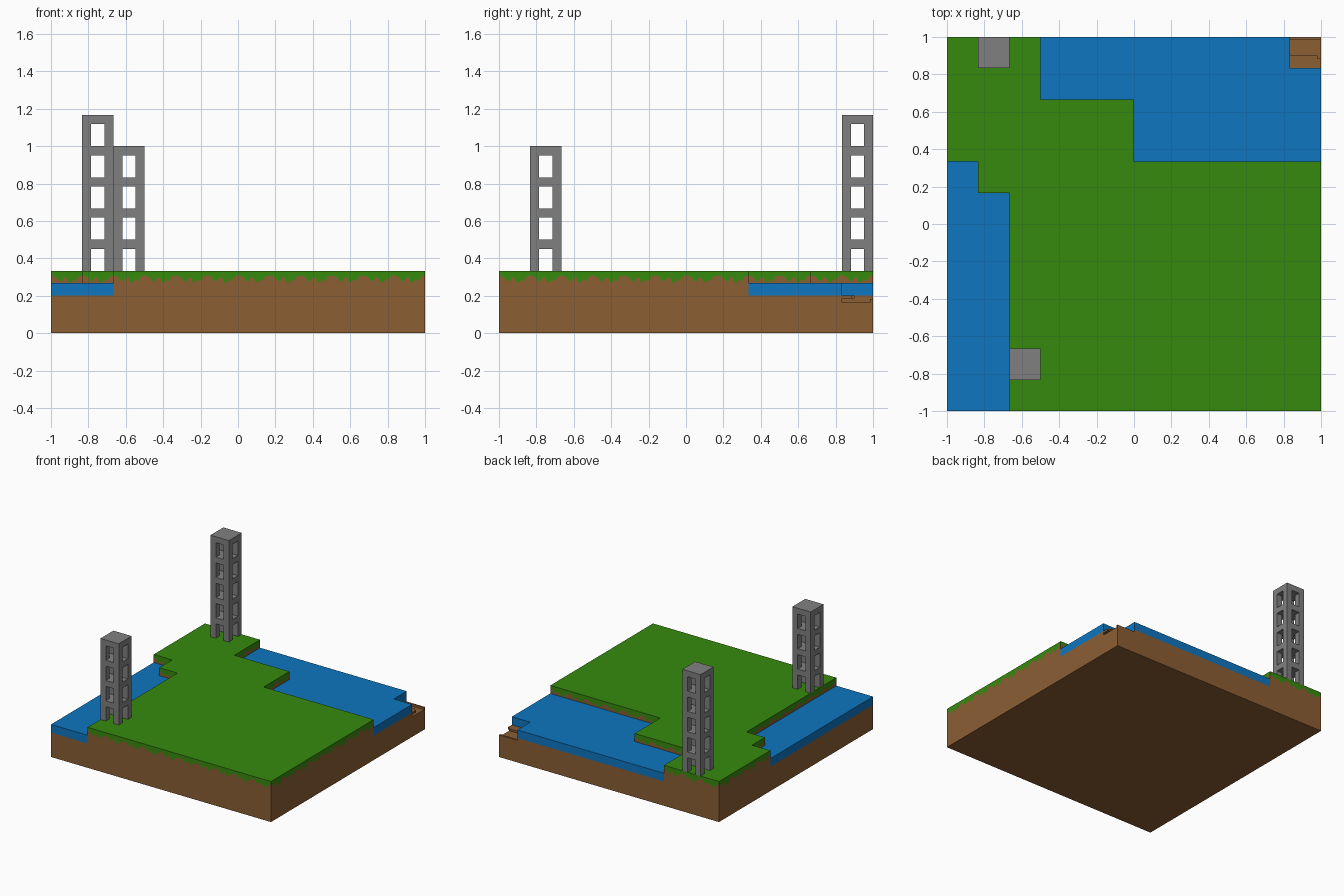
import bpy
import bmesh

cube = bpy.data.objects.get("Cube")
if cube:
    bpy.data.objects.remove(cube, do_unlink=True)

C = 1 / 6                      # size of one map cell
BED, WATER, TOP = 0.2, 0.267, 0.333


def material(name, rgb):
    m = bpy.data.materials.new(name)
    m.use_nodes = True
    m.diffuse_color = (*rgb, 1)
    m.node_tree.nodes["Principled BSDF"].inputs["Base Color"].default_value = (*rgb, 1)
    return m


GRASS = material("grass green", (0.037, 0.254, 0.0044))
DIRT = material("dirt brown", (0.258, 0.112, 0.034))
BLUE = material("water blue", (0.0044, 0.181, 0.527))
GREY = material("stone grey", (0.216, 0.216, 0.216))


def finish(name, bm, *mats):
    bmesh.ops.remove_doubles(bm, verts=bm.verts, dist=1e-5)
    bmesh.ops.recalc_face_normals(bm, faces=bm.faces)
    me = bpy.data.meshes.new(name)
    bm.to_mesh(me)
    bm.free()
    for m in mats:
        me.materials.append(m)
    ob = bpy.data.objects.new(name, me)
    bpy.context.collection.objects.link(ob)
    return ob


def add_prism(bm, outline, z0, z1):
    low = [bm.verts.new((x, y, z0)) for x, y in outline]
    high = [bm.verts.new((x, y, z1)) for x, y in outline]
    bm.faces.new(low[::-1])
    bm.faces.new(high)
    for i in range(len(outline)):
        j = (i + 1) % len(outline)
        bm.faces.new((low[i], low[j], high[j], high[i]))


def rect(x0, x1, y0, y1):
    return [(x0, y0), (x1, y0), (x1, y1), (x0, y1)]


def prism(name, outline, z0, z1, mat):
    bm = bmesh.new()
    add_prism(bm, outline, z0, z1)
    return finish(name, bm, mat)


def cells(points):
    return [(x * C, y * C) for x, y in points]


# Dirt bed with a notched back corner
prism("dirt_bed", cells([(-6, -6), (6, -6), (6, 5), (5, 5), (5, 6), (-6, 6)]), 0, BED, DIRT)
prism("corner_floor", rect(5 * C, 1, 5 * C, 1), 0, 0.165, DIRT)
prism("corner_rim", rect(5 * C, 1, 0.985, 1), 0.165, 0.182, DIRT)
prism("corner_ledge", [(5 * C, 5 * C), (1, 5 * C), (1, 0.885), (0.98, 0.885),
                       (0.98, 0.9), (5 * C, 0.9)], 0.184, BED, DIRT)

# Water slabs
prism("back_water", cells([(0, 2), (6, 2), (6, 5), (5, 5), (5, 6), (-3, 6), (-3, 4), (0, 4)]),
      BED, WATER, BLUE)
prism("side_water", cells([(-6, -6), (-4, -6), (-4, 1), (-5, 1), (-5, 2), (-6, 2)]),
      BED, WATER, BLUE)

# Grass land: flat top, walls split into a ragged grass fringe over dirt
LAND = [(-4, -6), (6, -6), (6, 2), (0, 2), (0, 4), (-3, 4), (-3, 6), (-6, 6),
        (-6, 2), (-5, 2), (-5, 1), (-4, 1)]
FRINGE = [(0, 0.308), (0.12, 0.304), (0.22, 0.288), (0.28, 0.276), (0.36, 0.282),
          (0.42, 0.3), (0.5, 0.296), (0.56, 0.27), (0.64, 0.272), (0.7, 0.29),
          (0.76, 0.276), (0.82, 0.288), (0.9, 0.304), (1, 0.308)]
bm = bmesh.new()
rim = []
for i, (ax, ay) in enumerate(LAND):
    bx, by = LAND[(i + 1) % len(LAND)]
    n = max(abs(bx - ax), abs(by - ay))
    dx, dy = (bx - ax) / n, (by - ay) / n
    for k in range(n):
        columns = []
        for u, z in FRINGE:
            x, y = (ax + dx * (k + u)) * C, (ay + dy * (k + u)) * C
            columns.append([bm.verts.new((x, y, h)) for h in (BED, z, TOP)])
        for a, b in zip(columns, columns[1:]):
            bm.faces.new((a[0], b[0], b[1], a[1])).material_index = 1
            bm.faces.new((a[1], b[1], b[2], a[2])).material_index = 0
        rim += [c[2] for c in columns[:-1]]
bm.faces.new(rim).material_index = 0
finish("grass_land", bm, GRASS, DIRT)


# Towers: stacked storeys of four corner posts under a slab
def tower(name, cx, cy, storeys):
    bm = bmesh.new()
    x0, y0, post, gap = cx * C, cy * C, 0.048, 0.118
    for s in range(storeys):
        z = TOP + s * C
        for x in (x0, x0 + C - post):
            for y in (y0, y0 + C - post):
                add_prism(bm, rect(x, x + post, y, y + post), z, z + gap)
        add_prism(bm, rect(x0, x0 + C, y0, y0 + C), z + gap, z + C)
    finish(name, bm, GREY)


tower("back_tower", -5, 5, 5)
tower("front_tower", -4, -5, 4)
